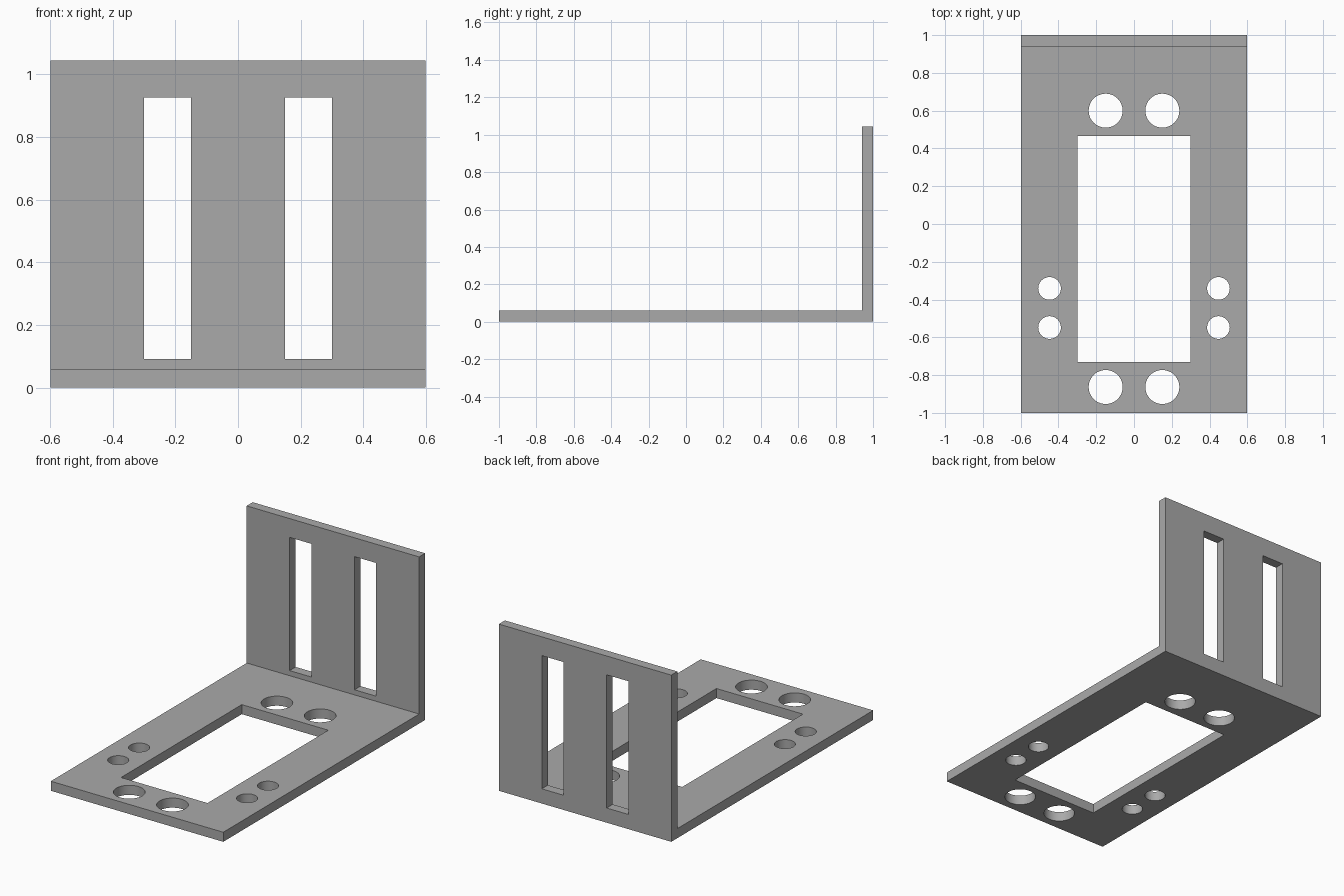
import bpy, bmesh
from mathutils import Matrix, Vector

old = bpy.data.objects.get("Cube")
if old:
    bpy.data.objects.remove(old, do_unlink=True)

WIDTH, HEIGHT, THICK = 1.196, 1.045, 0.06

grey = bpy.data.materials.new("plain_grey")
grey.use_nodes = True
colour = (0.40, 0.40, 0.40, 1)
grey.diffuse_color = colour
grey.node_tree.nodes["Principled BSDF"].inputs["Base Color"].default_value = colour


def add_object(name, bm):
    bmesh.ops.recalc_face_normals(bm, faces=bm.faces)
    mesh = bpy.data.meshes.new(name)
    bm.to_mesh(mesh)
    bm.free()
    mesh.materials.append(grey)
    obj = bpy.data.objects.new(name, mesh)
    bpy.context.collection.objects.link(obj)
    return obj


def add_box(bm, low, high):
    low, high = Vector(low), Vector(high)
    matrix = Matrix.Translation((low + high) / 2) @ Matrix.Diagonal((*(high - low), 1))
    bmesh.ops.create_cube(bm, size=1, matrix=matrix)


# L-shaped bracket: side profile extruded across the width
bm = bmesh.new()
profile = [(-1, 0), (1, 0), (1, HEIGHT), (1 - THICK, HEIGHT), (1 - THICK, THICK), (-1, THICK)]
side = bm.faces.new([bm.verts.new((-WIDTH / 2, y, z)) for y, z in profile])
extruded = bmesh.ops.extrude_face_region(bm, geom=[side])["geom"]
bmesh.ops.translate(bm, vec=(WIDTH, 0, 0),
                    verts=[v for v in extruded if isinstance(v, bmesh.types.BMVert)])
bracket = add_object("bracket", bm)

# Cutters: base window, paired bolt holes and wall slots
bm = bmesh.new()
add_box(bm, (-0.3, -0.73, -0.1), (0.3, 0.466, 0.08))
holes = [(0.15, 0.6, 0.09), (0.15, -0.863, 0.09), (0.447, -0.341, 0.06), (0.447, -0.548, 0.06)]
for s in (-1, 1):
    for x, y, radius in holes:
        bmesh.ops.create_cone(bm, cap_ends=True, segments=48, radius1=radius, radius2=radius,
                              depth=0.3, matrix=Matrix.Translation((s * x, y, 0)))
    x1, x2 = sorted((s * 0.15, s * 0.3))
    add_box(bm, (x1, 0.9, 0.092), (x2, 1.1, 0.927))
cutter = add_object("opening_cutters", bm)
cutter.hide_render = True
cutter.hide_set(True)

# Cut the openings
cut = bracket.modifiers.new("openings", 'BOOLEAN')
cut.operation = 'DIFFERENCE'
cut.solver = 'EXACT'
cut.object = cutter

# Smooth hole walls with crisp edges
bpy.ops.object.select_all(action='DESELECT')
bracket.select_set(True)
bpy.context.view_layer.objects.active = bracket
bpy.ops.object.modifier_apply(modifier=cut.name)
bpy.data.objects.remove(cutter, do_unlink=True)
bpy.ops.object.shade_smooth_by_angle(angle=0.52)
